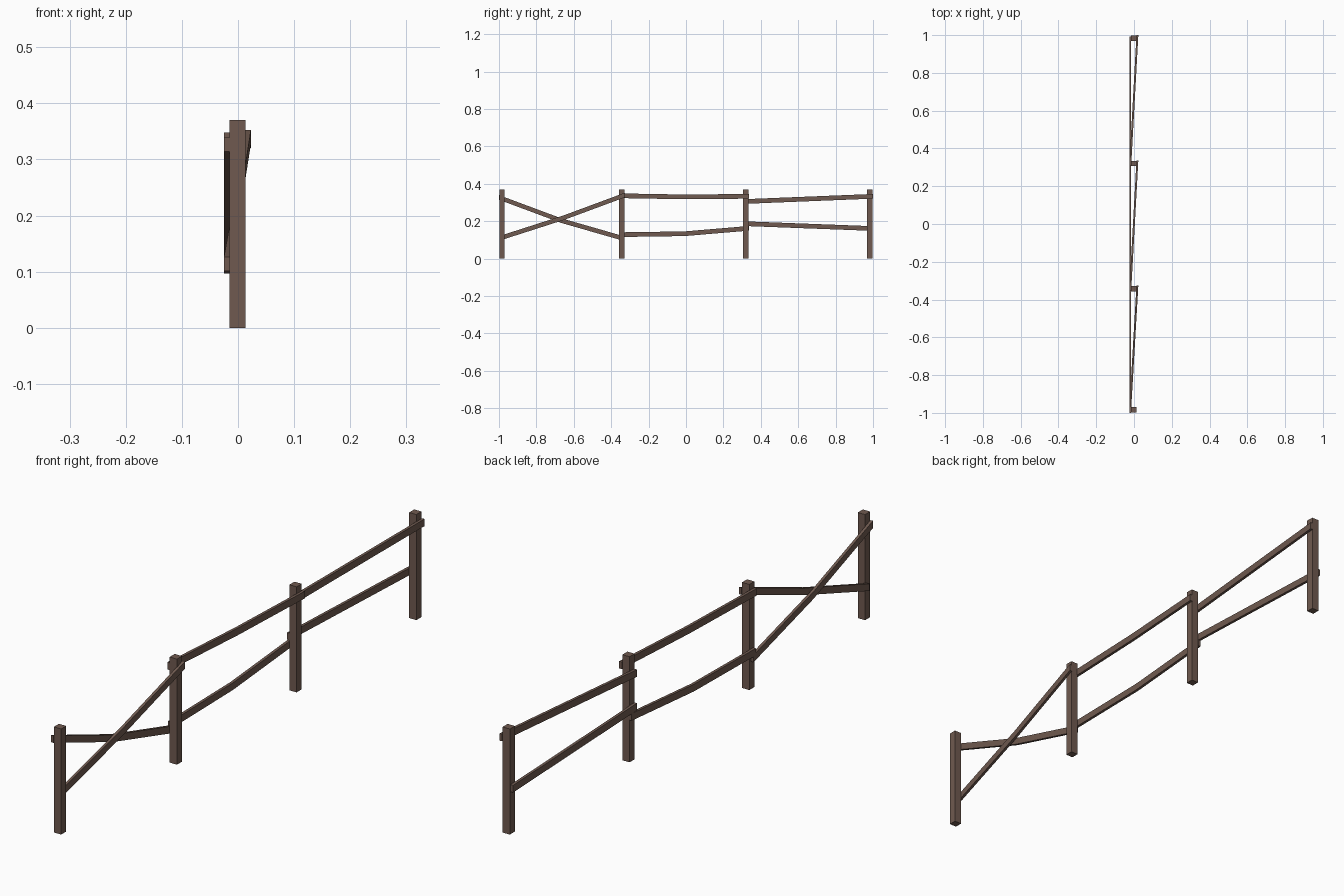
import bpy, bmesh

if "Cube" in bpy.data.objects:
    bpy.data.objects.remove(bpy.data.objects["Cube"])

wood = bpy.data.materials.new("brown_wood")
wood.diffuse_color = (0.16, 0.102, 0.08, 1)
wood.use_nodes = True
wood.node_tree.nodes["Principled BSDF"].inputs["Base Color"].default_value = wood.diffuse_color

POST_Y = [-0.984, -0.343, 0.320, 0.983]
POST_X, POST_W, POST_H = -0.001, 0.028, 0.37
RAIL_T, RAIL_H = 0.010, 0.025
BACK, FRONT = -0.020, 0.018       # rail centre lines on either face of the posts


def finish(name, bm):
    bmesh.ops.recalc_face_normals(bm, faces=bm.faces)
    mesh = bpy.data.meshes.new(name)
    bm.to_mesh(mesh)
    bm.free()
    mesh.materials.append(wood)
    bpy.context.collection.objects.link(bpy.data.objects.new(name, mesh))


def post(name, y):
    bm = bmesh.new()
    bmesh.ops.create_cube(bm, size=1)
    bmesh.ops.scale(bm, vec=(POST_W, POST_W, POST_H), verts=bm.verts)
    bmesh.ops.translate(bm, vec=(POST_X, y, POST_H / 2), verts=bm.verts)
    finish(name, bm)


def rail(name, bay, x_end, heights, start=-0.013, end=0.017):
    """Plank with a slight bend in the middle, swept through three stations."""
    y0, y1 = POST_Y[bay] + start, POST_Y[bay + 1] + end
    bm = bmesh.new()
    rings = []
    for t, z in zip((0, 0.5, 1), heights):
        x, y = BACK + (x_end - BACK) * t, y0 + (y1 - y0) * t
        rings.append([bm.verts.new((x + sx * RAIL_T / 2, y, z + sz * RAIL_H / 2))
                      for sx, sz in ((-1, -1), (1, -1), (1, 1), (-1, 1))])
    for a, b in zip(rings, rings[1:]):
        for i in range(4):
            j = (i + 1) % 4
            bm.faces.new((a[i], a[j], b[j], b[i]))
    bm.faces.new(rings[0])
    bm.faces.new(rings[-1])
    finish(name, bm)


# Posts
for i, y in enumerate(POST_Y):
    post(f"post_{i + 1}", y)

# Crossed rails in the first bay
rail("falling_rail", 0, BACK, (0.327, 0.204, 0.109), start=-0.016, end=0.004)
rail("rising_rail", 0, FRONT, (0.114, 0.219, 0.340), start=0.004)
# Middle bay
rail("middle_upper_rail", 1, FRONT, (0.336, 0.330, 0.333))
rail("middle_lower_rail", 1, BACK, (0.128, 0.133, 0.162), start=-0.008)
# Last bay
rail("last_upper_rail", 2, FRONT, (0.305, 0.319, 0.333))
rail("last_lower_rail", 2, BACK, (0.187, 0.174, 0.161), end=0.010)
